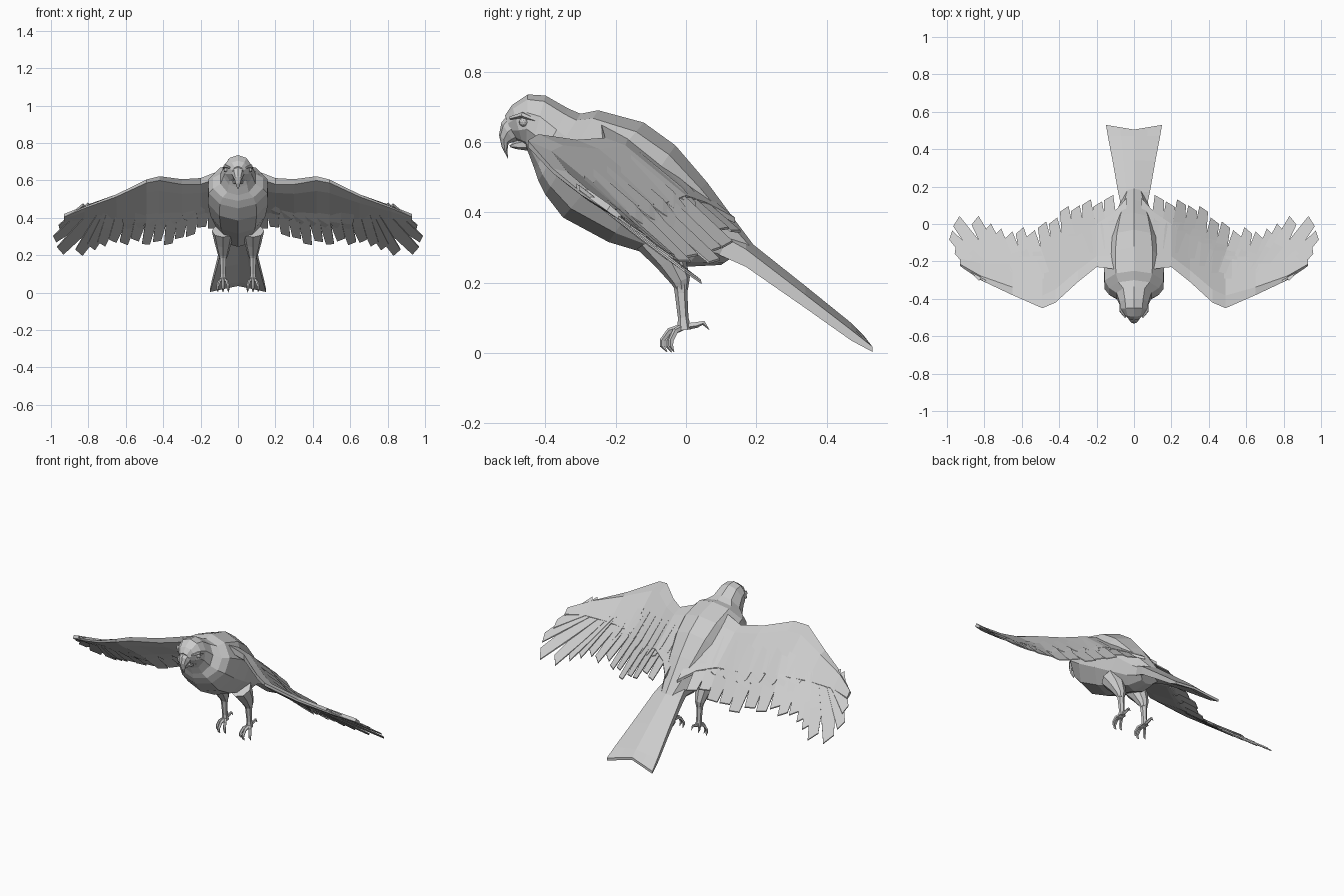
import bpy, bmesh, math
from mathutils import Vector

if "Cube" in bpy.data.objects:
    bpy.data.objects.remove(bpy.data.objects["Cube"])

grey = bpy.data.materials.new("plumage grey")
grey.diffuse_color = (0.6, 0.6, 0.6, 1)
grey.use_nodes = True
grey.node_tree.nodes["Principled BSDF"].inputs["Base Color"].default_value = grey.diffuse_color


def finish(name, bm, mirror=False):
    bmesh.ops.recalc_face_normals(bm, faces=bm.faces)
    me = bpy.data.meshes.new(name)
    bm.to_mesh(me)
    bm.free()
    me.materials.append(grey)
    ob = bpy.data.objects.new(name, me)
    bpy.context.collection.objects.link(ob)
    if mirror:
        ob.modifiers.new("mirror", 'MIRROR').use_mirror_merge = False
    return ob


def loft(bm, rings):
    """Skin a list of equal-length rings and cap both ends."""
    vs = [[bm.verts.new(p) for p in r] for r in rings]
    n = len(vs[0])
    for a, b in zip(vs, vs[1:]):
        for i in range(n):
            j = (i + 1) % n
            bm.faces.new((a[i], a[j], b[j], b[i]))
    bm.faces.new(vs[0])
    bm.faces.new(vs[-1])


def tube(bm, pts, radii, n=6):
    """Tapered tube through points."""
    pts = [Vector(p) for p in pts]
    rings = []
    for i, p in enumerate(pts):
        d = (pts[min(i + 1, len(pts) - 1)] - pts[max(i - 1, 0)]).normalized()
        u = d.cross(Vector((1, 0, 0))).normalized()
        v = d.cross(u)
        rings.append([p + radii[i] * (math.cos(t) * u + math.sin(t) * v)
                      for t in (2 * math.pi * k / n for k in range(n))])
    loft(bm, rings)


def oval_rings(sections, n):
    """Sections: top y, top z, bottom y, bottom z, half width."""
    out = []
    for ty, tz, by, bz, w in sections:
        ring = []
        for k in range(n):
            t = 2 * math.pi * k / n
            f = (1 + math.cos(t)) / 2
            ring.append((w * math.sin(t), by + (ty - by) * f, bz + (tz - bz) * f))
        out.append(ring)
    return out


def lerp(table, x):
    for (x0, y0), (x1, y1) in zip(table, table[1:]):
        if x <= x1:
            return y0 + (y1 - y0) * (x - x0) / (x1 - x0)
    return table[-1][1]


# Body and head in one skin
bm = bmesh.new()
loft(bm, oval_rings([
    (-.515, .675, -.49, .61, .03), (-.495, .705, -.465, .595, .058),
    (-.45, .735, -.455, .585, .075), (-.40, .732, -.445, .56, .082),
    (-.335, .695, -.43, .52, .098), (-.30, .68, -.42, .49, .14),
    (-.25, .69, -.40, .45, .165), (-.12, .655, -.35, .385, .17),
    (-.03, .59, -.22, .315, .155), (.06, .485, -.12, .285, .125),
    (.13, .39, .0, .245, .09), (.19, .31, .10, .25, .06)], 10))
finish("body", bm)

# Hooked upper beak and small lower beak
bm = bmesh.new()
loft(bm, oval_rings([
    (-.505, .68, -.475, .605, .036), (-.525, .655, -.49, .60, .03),
    (-.532, .62, -.505, .595, .02), (-.524, .585, -.508, .575, .012),
    (-.507, .553, -.506, .553, .002)], 8))
loft(bm, oval_rings([
    (-.46, .61, -.45, .575, .03), (-.49, .60, -.485, .58, .018),
    (-.502, .59, -.50, .585, .006)], 6))
finish("beak", bm)

# Eyes with brow ridges
bm = bmesh.new()
bmesh.ops.create_icosphere(bm, subdivisions=2, radius=.013)
bmesh.ops.translate(bm, verts=bm.verts, vec=(.064, -.462, .656))
finish("eyes", bm, True)
bm = bmesh.new()
tube(bm, [(.045, -.50, .668), (.07, -.465, .677), (.073, -.425, .66)],
     [.005, .009, .004], 5)
finish("brows", bm, True)

# Wing surface: height falls towards the rear, offset changes along the span
SPAN = [(.0, .50), (.1, .47), (.2, .44), (.3, .37), (.4, .31), (.5, .25),
        (.72, .225), (1, .24)]


def surf(x, y, dz=0):
    return Vector((x, y, lerp(SPAN, x) - .8 * y + dz))


# Arm and covert panel: span position, leading edge, rear edge, thickness
bm = bmesh.new()
rings = []
for x, yl, yr, t in [(.04, -.23, .14, .05), (.11, -.24, .06, .05), (.2, -.23, .0, .045),
                     (.3, -.31, -.06, .04), (.42, -.42, -.14, .035),
                     (.49, -.45, -.18, .03), (.65, -.38, -.21, .025),
                     (.82, -.30, -.21, .02), (.93, -.225, -.185, .012)]:
    m = yl + (yr - yl) * .25
    rings.append([surf(x, yl, -.012), surf(x, m, .012), surf(x, yr, .008),
                  surf(x, yr, -.008), surf(x, m, -t), surf(x, yl, -t)])
loft(bm, rings)
finish("wing_arms", bm, True)


def feather(bm, base, tip, wb, wt, slant=.012):
    """Flat tapered blade lying on the wing surface, one edge raised."""
    b, t = Vector(base), Vector(tip)
    d = (t - b).normalized()
    s = Vector((d.y, -d.x))
    rings = []
    for f in (0, .55, 1):
        c = b.lerp(t, f)
        w = (wb + (wt - wb) * f) / 2
        e = d * slant * (f == 1)
        l, r = c - s * w + e, c + s * w - e
        h = .007 - .004 * f
        rings.append([surf(*l, .003 + h), surf(*r, -.004 + h),
                      surf(*r, -.004 - h), surf(*l, .003 - h)])
    loft(bm, rings)


# Inner flight feathers follow the trailing edge
EDGE = [(.1, .15), (.2, .125), (.3, .11), (.4, .07), (.46, .01), (.55, -.03), (.75, -.045)]
ROOT = [(.1, -.08), (.3, -.15), (.5, -.27), (.75, -.28)]
bm = bmesh.new()
for i in range(11):
    x = .135 + i * .0595
    bx = x - .015 - .06 * i / 10
    feather(bm, (bx, lerp(ROOT, bx)), (x, lerp(EDGE, x) - .02 * (i % 2)), .085, .05)
finish("inner_flight_feathers", bm, True)

# Spread outer flight feathers
bm = bmesh.new()
for base, tip, wt in [((.67, -.27), (.785, -.02), .055), ((.69, -.28), (.85, .02), .055),
                      ((.73, -.28), (.95, .015), .06), ((.77, -.28), (.98, -.06), .045),
                      ((.80, -.27), (.955, -.135), .04)]:
    feather(bm, base, tip, .09, wt)
finish("outer_flight_feathers", bm, True)

# Short coverts overlapping the flight feathers
bm = bmesh.new()
for i in range(8):
    x = .13 + i * .065
    y = lerp(ROOT, x)
    rings = []
    for yy, w, h in [(y - .02, .04, .012), (y + .10, .03, .012), (y + .14, .012, .006)]:
        rings.append([surf(x - w, yy, h), surf(x + w, yy, h - .005),
                      surf(x + w, yy, -h), surf(x - w, yy, -h)])
    loft(bm, rings)
finish("wing_coverts", bm, True)

# Tail fan: ridged along the middle and notched at the end
bm = bmesh.new()
rings = []
for y, z, w, drop, t, out in [(.08, .375, .065, .03, .06, 0), (.17, .325, .085, .03, .05, 0),
                              (.34, .19, .115, .025, .038, 0), (.47, .085, .14, .02, .03, 0),
                              (.505, .05, .15, .012, .015, .025)]:
    xs = [-1, -.5, 0, .5, 1]
    top = [(w * k, y + out * abs(k), z - drop * abs(k) - .8 * out * abs(k)) for k in xs]
    rings.append(top + [(a, b, c - t) for a, b, c in reversed(top)])
loft(bm, rings)
finish("tail", bm)

# Feathered thighs and thin shanks
bm = bmesh.new()
tube(bm, [(.08, -.09, .33), (.08, -.045, .265), (.08, -.015, .205), (.08, -.012, .18)],
     [.06, .045, .028, .018], 8)
finish("thighs", bm, True)
bm = bmesh.new()
tube(bm, [(.08, -.015, .21), (.08, -.014, .17), (.08, -.008, .10), (.08, -.005, .065)],
     [.024, .018, .015, .02], 6)
finish("shanks", bm, True)

# Three front toes and one hind toe, each ending in a claw
bm = bmesh.new()
for dx, reach in [(-.028, .75), (0, 1), (.028, .6)]:
    tube(bm, [(.08, -.005, .075), (.08 + dx * .7, -.005 - .042 * reach, .062),
              (.08 + dx, -.005 - .062 * reach, .035),
              (.08 + dx, -.005 - .062 * reach, .02),
              (.08 + dx, -.005 - .048 * reach, .002)], [.011, .009, .008, .007, .001], 5)
tube(bm, [(.08, -.005, .075), (.08, .03, .08), (.08, .05, .086), (.08, .066, .066)],
     [.011, .009, .007, .001], 5)
finish("feet", bm, True)
